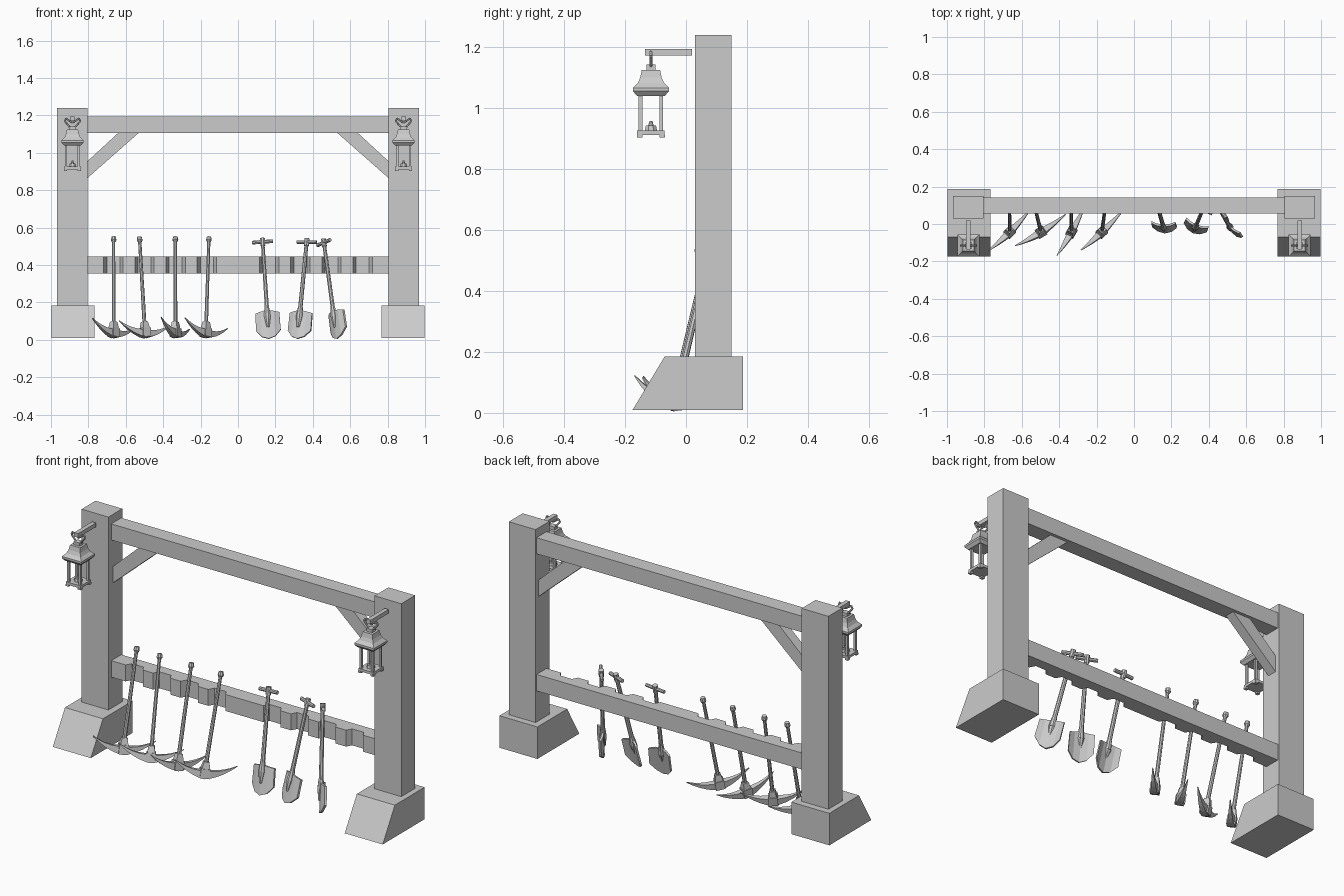
import bpy, bmesh, math
from mathutils import Vector, Matrix

cube = bpy.data.objects.get("Cube")
if cube:
    bpy.data.objects.remove(cube, do_unlink=True)

grey = bpy.data.materials.new("plain grey")
grey.use_nodes = True
grey.diffuse_color = (0.6, 0.6, 0.6, 1)
grey.node_tree.nodes["Principled BSDF"].inputs["Base Color"].default_value = (0.6, 0.6, 0.6, 1)


def loft(bm, rings):
    """Skin a row of equal rings and cap both ends."""
    vs = [[bm.verts.new(p) for p in ring] for ring in rings]
    n = len(vs[0])
    for a, b in zip(vs, vs[1:]):
        for i in range(n):
            j = (i + 1) % n
            bm.faces.new((a[i], a[j], b[j], b[i]))
    bm.faces.new(vs[0][::-1])
    bm.faces.new(vs[-1])


def square(x, y, z, hx, hy):
    return [(x - hx, y - hy, z), (x + hx, y - hy, z), (x + hx, y + hy, z), (x - hx, y + hy, z)]


def box(bm, x0, x1, y0, y1, z0, z1):
    x, y, hx, hy = (x0 + x1) / 2, (y0 + y1) / 2, (x1 - x0) / 2, (y1 - y0) / 2
    loft(bm, [square(x, y, z0, hx, hy), square(x, y, z1, hx, hy)])


def rod(bm, a, b, r0, r1=None, sides=8):
    a, b = Vector(a), Vector(b)
    q = (b - a).to_track_quat('Z', 'Y')
    rings = []
    for c, r in ((a, r0), (b, r1 or r0)):
        angles = [2 * math.pi * (i + 0.5) / sides for i in range(sides)]
        rings.append([c + q @ Vector((r * math.cos(t), r * math.sin(t), 0)) for t in angles])
    loft(bm, rings)


def finish(name, bm, matrix=None):
    bmesh.ops.recalc_face_normals(bm, faces=bm.faces)
    me = bpy.data.meshes.new(name)
    bm.to_mesh(me)
    bm.free()
    me.materials.append(grey)
    ob = bpy.data.objects.new(name, me)
    bpy.context.collection.objects.link(ob)
    if matrix:
        ob.matrix_world = matrix
    return ob


def prism(name, profile, to3d, d0, d1):
    bm = bmesh.new()
    loft(bm, [[to3d(p, d) for p in profile] for d in (d0, d1)])
    return finish(name, bm)


# Posts, footings, braces and lanterns on both sides
def lantern(bm, x, y):
    box(bm, x - .012, x + .012, y - .02, .02, 1.172, 1.194)
    # bell roof with cap
    roof = [(1.04, .046), (1.055, .059), (1.066, .059), (1.082, .043), (1.1, .035), (1.125, .03)]
    loft(bm, [square(x, y, z, h, h) for z, h in roof])
    box(bm, x - .018, x + .018, y - .015, y + .015, 1.125, 1.142)
    # carrying handle
    for s in (-1, 1):
        path = [(.012, 1.135), (.042, 1.17), (.034, 1.184), (0, 1.16)]
        pts = [(x + s * u, y, z) for u, z in path]
        for a, b in zip(pts, pts[1:]):
            rod(bm, a, b, .005, sides=6)
    # corner bars, tray, feet
    for sx in (-1, 1):
        for sy in (-1, 1):
            cx, cy = x + sx * .034, y + sy * .034
            box(bm, cx - .006, cx + .006, cy - .006, cy + .006, .92, 1.045)
            fx, fy = x + sx * .037, y + sy * .037
            box(bm, fx - .009, fx + .009, fy - .009, fy + .009, .903, .913)
    box(bm, x - .045, x + .045, y - .045, y + .045, .912, .926)
    # burner
    rod(bm, (x, y, .926), (x, y, .942), .022, .018)
    rod(bm, (x, y, .942), (x, y, .958), .01, .005)


for s, side in ((-1, "right"), (1, "left")):
    bm = bmesh.new()
    box(bm, *sorted((s * .805, s * .967)), .03, .15, .18, 1.24)
    finish(side + "_post", bm)
    prism(side + "_footing", [(-.175, .01), (.187, .01), (.187, .185), (-.07, .185)],
          lambda p, d: (d, p[0], p[1]), s * .768, s * .998)
    prism(side + "_brace", [(.805, .865), (.805, .955), (.64, 1.107), (.53, 1.107)],
          lambda p, d: (s * p[0], d, p[1]), .07, .125)
    bm = bmesh.new()
    lantern(bm, s * .885, -.115)
    finish(side + "_lantern", bm)

# Top beam
bm = bmesh.new()
box(bm, -.81, .81, .055, .142, 1.105, 1.193)
finish("top_beam", bm)

# Tool rail with notches along its front
profile = [(-.81, .142), (-.81, .055)]
for i in (-4, -3, -2, -1, 1, 2, 3, 4):
    c = i / 6
    profile += [(c - .052, .055), (c - .035, .085), (c + .035, .085), (c + .052, .055)]
profile += [(.81, .055), (.81, .142)]
prism("tool_rail", profile, lambda p, d: (p[0], p[1], d), .355, .445)


# Leaning tools: local z runs up the handle, local x across the head
def leaning(base, top, yaw):
    w = (Vector(top) - Vector(base)).normalized()
    u = Vector((math.cos(yaw), math.sin(yaw), 0))
    u = (u - w * u.dot(w)).normalized()
    v = w.cross(u)
    m = Matrix((u, v, w)).transposed().to_4x4()
    m.translation = base
    return m


def pickaxe(name, x0, x1, yaw):
    bm = bmesh.new()
    rod(bm, (0, 0, -.015), (0, 0, .505), .011, .009)
    rod(bm, (0, 0, .505), (0, 0, .515), .011, .016)
    rod(bm, (0, 0, .515), (0, 0, .533), .016, .012)
    # curved double pointed head
    rings = []
    for i in range(-5, 6):
        t = i / 5
        x, z = .16 * t, .058 * t * t
        hy, hz = .017 * (1 - abs(t)) + .002, .02 * (1 - abs(t)) + .002
        rings.append([(x, -hy, z - hz), (x, hy, z - hz), (x, hy, z + hz), (x, -hy, z + hz)])
    loft(bm, rings)
    # eye and collar
    box(bm, -.024, .024, -.023, .023, -.018, .03)
    loft(bm, [square(0, 0, .03, .02, .02), square(0, 0, .065, .014, .014)])
    finish(name, bm, leaning((x0, -.045, .033), (x1, .078, .555), math.radians(yaw)))


def shovel(name, x0, x1, yaw):
    bm = bmesh.new()
    rod(bm, (0, 0, .13), (0, 0, .54), .012, .01)
    rod(bm, (-.056, 0, .535), (.056, 0, .535), .01)
    rod(bm, (0, 0, .515), (0, 0, .555), .014)
    # tapered socket
    rod(bm, (0, -.004, .065), (0, 0, .125), .008, .019)
    rod(bm, (0, 0, .125), (0, 0, .175), .019, .013)
    # bent shield blade
    rings = []
    for t in (-1, -.55, 0, .55, 1):
        a = abs(t)
        x, back = .066 * t, .02 * a * a
        low, high = .002 + .03 * a ** 1.3, .16 - .012 * a
        rings.append([(x, back - .006, low), (x, back + .006, low),
                      (x * .97, back + .006, high), (x * .97, back - .006, high)])
        if a == 1:
            rings[-1] = [(px, py, pz + (.02 if k < 2 else 0))
                         for k, (px, py, pz) in enumerate(rings[-1])]
    loft(bm, rings)
    finish(name, bm, leaning((x0, -.045, .004), (x1, .083, .55), math.radians(yaw)))


for i, spec in enumerate([(-.665, -.665, 46), (-.497, -.527, 33), (-.335, -.335, 62), (-.172, -.155, 45)]):
    pickaxe(f"pickaxe_{i + 1}", *spec)
for i, spec in enumerate([(.165, .13, -3), (.317, .37, -22), (.53, .455, -52)]):
    shovel(f"shovel_{i + 1}", *spec)
